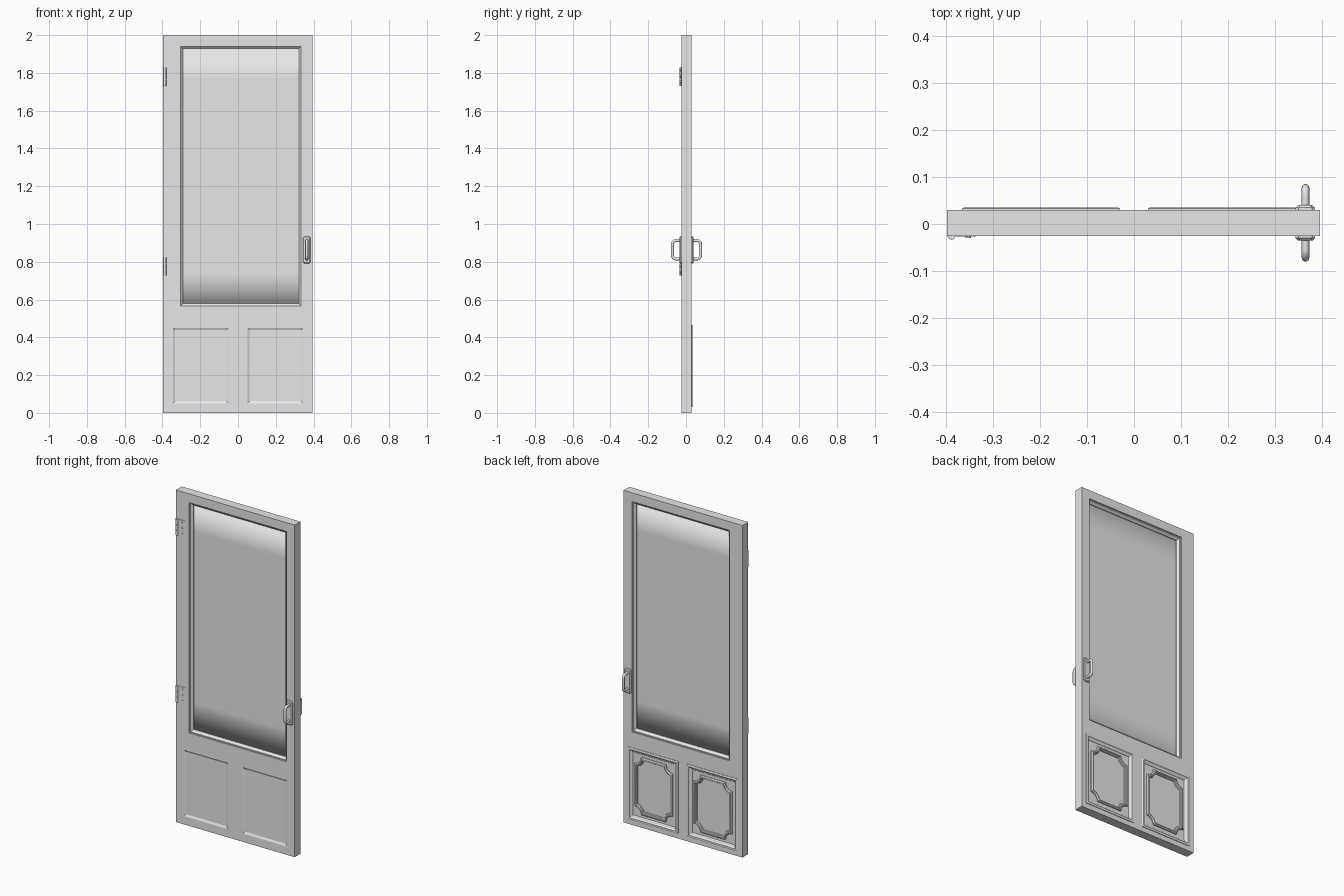
import bpy, bmesh, math
from mathutils import Vector

if "Cube" in bpy.data.objects:
    bpy.data.objects.remove(bpy.data.objects["Cube"])

grey = bpy.data.materials.new("plain grey")
grey.use_nodes = True
grey.diffuse_color = (0.8, 0.8, 0.8, 1)
grey.node_tree.nodes["Principled BSDF"].inputs["Base Color"].default_value = (0.8, 0.8, 0.8, 1)

FRONT, BACK = -0.025, 0.03


def finish(bm, name, angle=None):
    bmesh.ops.recalc_face_normals(bm, faces=bm.faces)
    mesh = bpy.data.meshes.new(name)
    bm.to_mesh(mesh)
    bm.free()
    obj = bpy.data.objects.new(name, mesh)
    bpy.context.collection.objects.link(obj)
    mesh.materials.append(grey)
    if angle:
        activate(obj)
        bpy.ops.object.shade_smooth_by_angle(angle=math.radians(angle))
    return obj


def activate(obj):
    bpy.ops.object.select_all(action='DESELECT')
    obj.select_set(True)
    bpy.context.view_layer.objects.active = obj


def loft(name, sections, ring=False, caps=True, angle=None):
    """Bridge closed loops; a ring joins the last loop to the first."""
    bm = bmesh.new()
    loops = [[bm.verts.new(p) for p in s] for s in sections]
    pairs = list(zip(loops, loops[1:])) + ([(loops[-1], loops[0])] if ring else [])
    for a, b in pairs:
        for i in range(len(a)):
            j = (i + 1) % len(a)
            bm.faces.new((a[i], a[j], b[j], b[i]))
    if caps and not ring:
        bm.faces.new(loops[0])
        bm.faces.new(loops[-1])
    return finish(bm, name, angle)


def outline(box, inset, y, notch=0, steps=5):
    """Rectangle in the door plane, with optional scooped corners."""
    x0, x1, z0, z1 = box
    pts = []
    for sx, sz in ((1, 1), (-1, 1), (-1, -1), (1, -1)):
        cx, cz = (x1 if sx > 0 else x0), (z1 if sz > 0 else z0)
        if not notch:
            pts.append(Vector((cx - sx * inset, y, cz - sz * inset)))
            continue
        r = notch + inset
        a0, a1 = math.acos(inset / r), math.asin(inset / r)
        arc = [a0 + (a1 - a0) * k / steps for k in range(steps + 1)]
        if sx * sz < 0:
            arc.reverse()
        pts += [Vector((cx - sx * r * math.cos(a), y, cz - sz * r * math.sin(a))) for a in arc]
    return pts


def prism(name, box, profile, **kw):
    """Stack outlines of a box from (inset, y) pairs."""
    notch = kw.pop("notch", 0)
    return loft(name, [outline(box, i, y, notch) for i, y in profile], **kw)


def cylinder(name, centre, radius, depth, axis):
    bm = bmesh.new()
    bmesh.ops.create_cone(bm, cap_ends=True, segments=16, radius1=radius, radius2=radius, depth=depth)
    rot = Vector((0, 0, 1)).rotation_difference(Vector(axis)).to_matrix()
    bmesh.ops.rotate(bm, verts=bm.verts, matrix=rot)
    bmesh.ops.translate(bm, verts=bm.verts, vec=centre)
    return finish(bm, name, 40)


# Door slab with window opening and panel recesses
door = prism("door_slab", (-0.397, 0.395, 0, 2), [(0, FRONT), (0, BACK)])
opening = (-0.31, 0.34, 0.56, 1.947)
cutters = [prism("opening_cutter", opening, [(0, -0.1), (0, 0.1)])]
for side in (-1, 1):
    near, far = sorted((side * 0.05, side * 0.345))
    cutters.append(prism("front_cutter", (near, far, 0.05, 0.45),
                         [(-0.012, FRONT - 0.006), (0.012, FRONT + 0.006)]))
    near, far = sorted((side * 0.04, side * 0.355))
    cutters.append(prism("back_cutter", (near, far, 0.04, 0.455),
                         [(0, BACK + 0.02), (0, BACK - 0.008)]))
for cutter in cutters:
    activate(door)
    mod = door.modifiers.new("cut", 'BOOLEAN')
    mod.operation = 'DIFFERENCE'
    mod.solver = 'EXACT'
    mod.object = cutter
    bpy.ops.object.modifier_apply(modifier=mod.name)
    bpy.data.objects.remove(cutter)

# Window: sloped bead around a thin pane
prism("window_bead", opening, [(0, -0.018), (0.006, -0.018), (0.018, -0.006),
                               (0.018, 0.01), (0.006, 0.023), (0, 0.023)], ring=True)
x0, x1, z0, z1 = opening
heights = [z0 + 0.012, z0 + 0.18, z1 - 0.18, z1 - 0.012]
pane_edge = [(-0.002, z) for z in heights] + [(0.006, z) for z in reversed(heights)]
loft("window_pane", [[Vector((x, y, z)) for y, z in pane_edge] for x in (x0 + 0.01, x1 - 0.01)],
     caps=False, angle=120)

# Back panels: outer moulding and scooped inner moulding
floor = BACK - 0.008
for side, label in ((-1, "right"), (1, "left")):
    near, far = sorted((side * 0.03, side * 0.365))
    prism(label + "_panel_moulding", (near, far, 0.03, 0.465),
          [(0, floor), (0, 0.033), (0.004, 0.035), (0.012, 0.035), (0.018, 0.029),
           (0.024, 0.027), (0.028, floor)], ring=True, angle=25)
    near, far = sorted((side * 0.07, side * 0.325))
    prism(label + "_panel_trim", (near, far, 0.075, 0.42),
          [(0, floor - 0.002), (0, 0.028), (0.005, 0.034), (0.011, 0.034),
           (0.014, 0.029), (0.019, 0.027), (0.021, floor - 0.002)], ring=True, notch=0.045, angle=25)

# Pull handles on both faces
for side, face, label in ((-1, FRONT, "front"), (1, BACK, "back")):
    prism(label + "_handle_plate", (0.343, 0.384, 0.79, 0.935),
          [(0, face - side * 0.002), (0, face + side * 0.005), (0.005, face + side * 0.01)],
          notch=0.006, angle=25)
    reach, low, high, bend = 0.047, 0.815, 0.912, 0.018
    path = [(0, low)]
    for cz, start in ((low + bend, -90), (high - bend, 0)):
        for k in range(7):
            a = math.radians(start + 15 * k)
            path.append((reach - bend + bend * math.cos(a), cz + bend * math.sin(a)))
    path.append((0, high))
    curve = bpy.data.curves.new(label + "_handle", 'CURVE')
    curve.dimensions = '3D'
    curve.bevel_depth = 0.008
    curve.bevel_resolution = 3
    spline = curve.splines.new('POLY')
    spline.points.add(len(path) - 1)
    for point, (out, z) in zip(spline.points, path):
        point.co = (0.364, face + side * out, z, 1)
    curve.materials.append(grey)
    handle = bpy.data.objects.new(label + "_handle", curve)
    bpy.context.collection.objects.link(handle)
    activate(handle)
    bpy.ops.object.convert(target='MESH')
    bpy.ops.object.shade_smooth_by_angle(angle=math.radians(40))

# Hinges: leaf, knuckles and screws
for z, label in ((1.78, "upper"), (0.775, "lower")):
    prism(label + "_hinge_leaf", (-0.397, -0.335, z - 0.05, z + 0.05),
          [(0, FRONT + 0.001), (0, FRONT - 0.002)])
    for k in (-1, 0, 1):
        cylinder(label + "_hinge_knuckle", (-0.387, FRONT - 0.001, z + 0.033 * k), 0.0075, 0.031, (0, 0, 1))
        cylinder(label + "_hinge_screw", (-0.352, FRONT - 0.002, z + 0.033 * k), 0.006, 0.006, (0, 1, 0))
